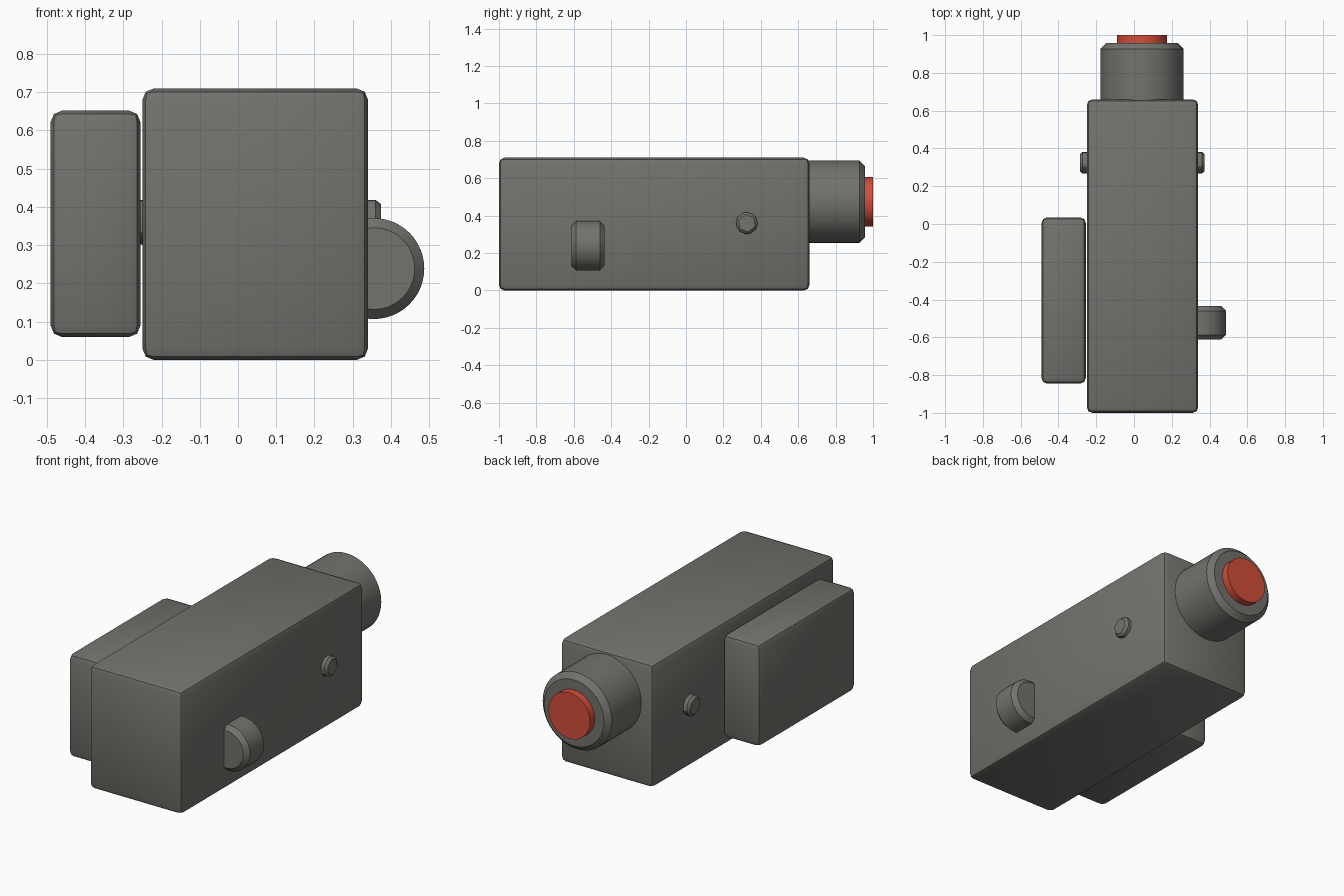
import bpy
import math
from mathutils import Matrix, Vector

cube = bpy.data.objects.get("Cube")
if cube:
    bpy.data.objects.remove(cube, do_unlink=True)


def material(name, rgb):
    mat = bpy.data.materials.new(name)
    mat.use_nodes = True
    mat.diffuse_color = (*rgb, 1)
    mat.node_tree.nodes["Principled BSDF"].inputs["Base Color"].default_value = (*rgb, 1)
    return mat


GREY = material("warm grey", (0.17, 0.168, 0.153))
RED = material("red", (0.65, 0.075, 0.042))


def finish(name, mat, bevel, segments):
    obj = bpy.context.object
    obj.name = name
    obj.data.materials.append(mat)
    if bevel:
        mod = obj.modifiers.new("Bevel", 'BEVEL')
        mod.width = bevel
        mod.segments = segments
        mod.limit_method = 'ANGLE'
        mod.angle_limit = math.radians(40)
        bpy.ops.object.modifier_apply(modifier=mod.name)
    bpy.ops.object.shade_smooth_by_angle(angle=math.radians(30))
    return obj


def box(name, low, high, bevel):
    low, high = Vector(low), Vector(high)
    bpy.ops.mesh.primitive_cube_add(size=1)
    size = Matrix.Diagonal((*(high - low), 1))
    bpy.context.object.data.transform(Matrix.Translation((low + high) / 2) @ size)
    return finish(name, GREY, bevel, 2)


def cylinder(name, axis, start, end, radius, mat, bevel, sides=48, spin=0):
    """Cylinder between two points along the x or y axis."""
    start, end = Vector(start), Vector(end)
    bpy.ops.mesh.primitive_cylinder_add(
        vertices=sides, radius=radius, depth=(end - start).length)
    turn = Matrix.Rotation(math.pi / 2, 4, 'Y' if axis == 'X' else 'X')
    spun = Matrix.Rotation(spin, 4, axis) @ turn
    bpy.context.object.data.transform(Matrix.Translation((start + end) / 2) @ spun)
    return finish(name, mat, bevel, 1)


# Main housing and the pack on its right side
box("main_body", (-0.25, -1, 0), (0.34, 0.66, 0.71), 0.03)
box("side_pack", (-0.49, -0.845, 0.06), (-0.255, 0.035, 0.652), 0.03)

# Rear barrel with its red lens
cylinder("barrel", 'Y', (0.042, 0.6, 0.475), (0.042, 0.957, 0.475), 0.22, GREY, 0.03)
cylinder("lens", 'Y', (0.042, 0.9, 0.475), (0.042, 1, 0.475), 0.132, RED, 0)

# Thumb wheel half sunk into the left side
cylinder("thumb_wheel", 'Y', (0.355, -0.612, 0.239), (0.355, -0.435, 0.239),
         0.132, GREY, 0.025)

# Hexagonal pin through the body, showing on both sides
cylinder("hex_pin", 'X', (-0.287, 0.325, 0.36), (0.374, 0.325, 0.36),
         0.064, GREY, 0.014, sides=6, spin=math.radians(98))
